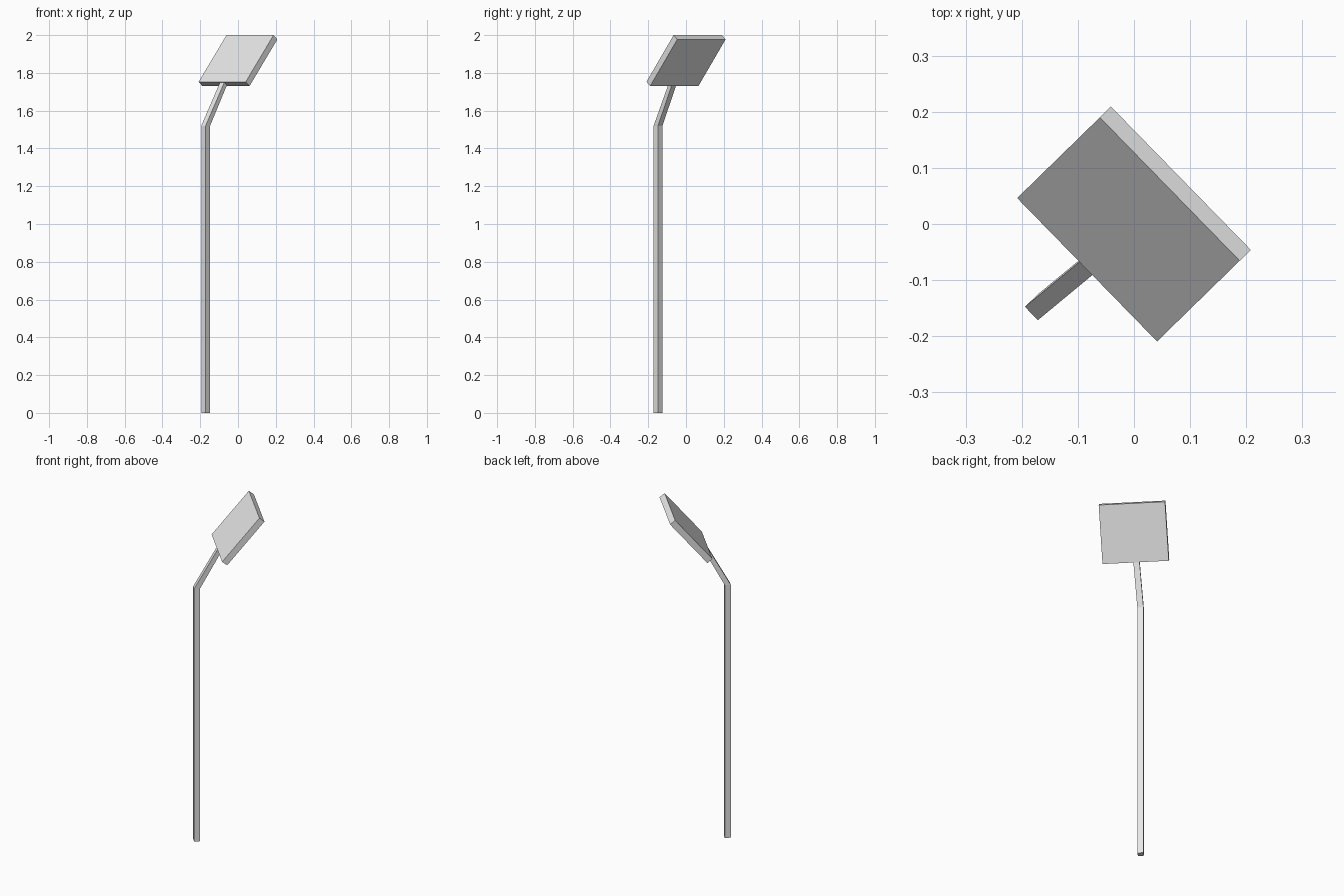
import bpy, bmesh, math
from mathutils import Vector, Matrix

if "Cube" in bpy.data.objects:
    bpy.data.objects.remove(bpy.data.objects["Cube"])

AZ = math.radians(44.3)      # heading of the arm and panel
TILT = math.radians(50.2)    # panel slope
fwd = Vector((math.cos(AZ), math.sin(AZ), 0))
side = Vector((math.sin(AZ), -math.cos(AZ), 0))
up = Vector((0, 0, 1))

grey = bpy.data.materials.new("light grey")
grey.diffuse_color = (0.8, 0.8, 0.8, 1)
grey.use_nodes = True
grey.node_tree.nodes["Principled BSDF"].inputs["Base Color"].default_value = grey.diffuse_color


def finish(name, bm):
    bmesh.ops.recalc_face_normals(bm, faces=bm.faces)
    me = bpy.data.meshes.new(name)
    bm.to_mesh(me)
    bm.free()
    me.materials.append(grey)
    ob = bpy.data.objects.new(name, me)
    bpy.context.collection.objects.link(ob)
    return ob


def square_ring(bm, centre, a, b):
    return [bm.verts.new(Vector(centre) + side * (i * a / 2) + fwd * (j * b / 2))
            for i, j in ((-1, -1), (1, -1), (1, 1), (-1, 1))]


# Bent square post: straight pole, then arm leaning to the panel
bm = bmesh.new()
rings = [square_ring(bm, c, a, b) for c, a, b in (
    ((-0.171, -0.148, 0), 0.033, 0.033),
    ((-0.171, -0.148, 1.52), 0.033, 0.033),
    ((-0.074, -0.068, 1.75), 0.033, 0.028))]
for lo, hi in zip(rings, rings[1:]):
    for k in range(4):
        bm.faces.new((lo[k], lo[(k + 1) % 4], hi[(k + 1) % 4], hi[k]))
bm.faces.new(rings[0])
bm.faces.new(rings[-1])
finish("bent_post", bm)

# Tilted rectangular panel
bm = bmesh.new()
bmesh.ops.create_cube(bm, size=1)
slope = fwd * math.cos(TILT) + up * math.sin(TILT)
normal = side.cross(slope)
rot = Matrix((side, slope, normal)).transposed().to_4x4()
size = Matrix.Diagonal((0.357, 0.3216, 0.036, 1))
bm.transform(Matrix.Translation((0, 0, 1.865)) @ rot @ size)
finish("tilted_panel", bm)
